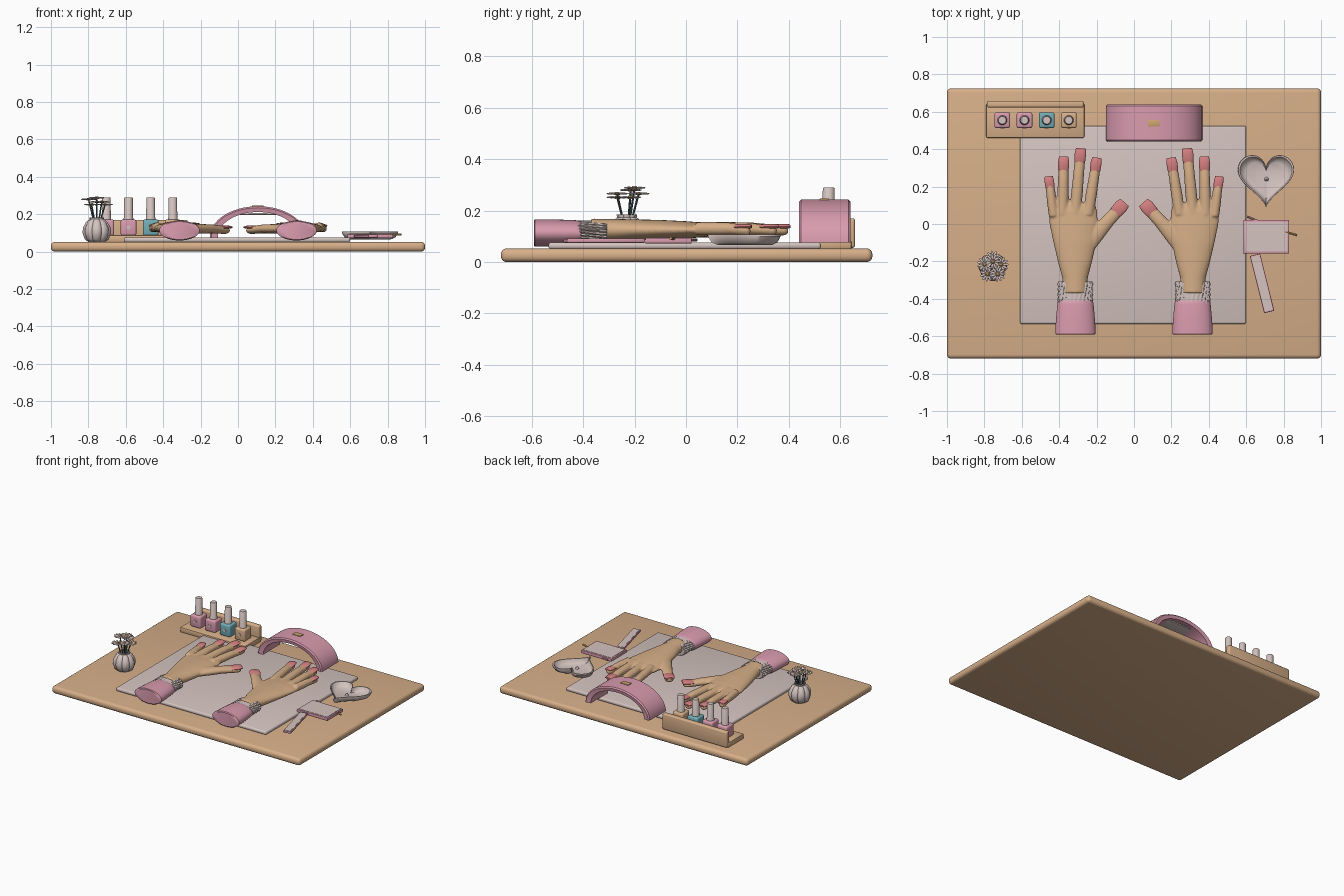
import bpy, bmesh, math
from math import sin, cos, pi
from mathutils import Matrix, Vector

if "Cube" in bpy.data.objects:
    bpy.data.objects.remove(bpy.data.objects["Cube"])


def material(name, rgb):
    m = bpy.data.materials.new(name)
    m.use_nodes = True
    m.diffuse_color = (*rgb, 1)
    m.node_tree.nodes["Principled BSDF"].inputs["Base Color"].default_value = (*rgb, 1)
    return m


WOOD = material("wood", (0.68, 0.43, 0.25))
SKIN = material("skin", (0.66, 0.42, 0.24))
WHITE = material("warm white", (0.66, 0.55, 0.52))
PINK = material("pink", (0.70, 0.33, 0.43))
RED = material("coral nail", (0.68, 0.22, 0.22))
TEAL = material("teal", (0.17, 0.42, 0.47))
DARK = material("dark stem", (0.06, 0.11, 0.12))
GOLD = material("gold", (0.62, 0.38, 0.16))


# --- helpers ---
def finish(name, bm, mat, smooth=True):
    bmesh.ops.recalc_face_normals(bm, faces=bm.faces[:])
    me = bpy.data.meshes.new(name)
    bm.to_mesh(me)
    bm.free()
    ob = bpy.data.objects.new(name, me)
    bpy.context.collection.objects.link(ob)
    me.materials.append(mat)
    if smooth:
        bpy.ops.object.select_all(action='DESELECT')
        ob.select_set(True)
        bpy.context.view_layer.objects.active = ob
        bpy.ops.object.shade_smooth_by_angle(angle=math.radians(40))
    return ob


def box(name, lo, hi, mat, bevel=0.0, segments=2, turn=0):
    lo, hi = Vector(lo), Vector(hi)
    bm = bmesh.new()
    bmesh.ops.create_cube(bm, size=1)
    bmesh.ops.scale(bm, vec=hi - lo, verts=bm.verts)
    if bevel:
        bmesh.ops.bevel(bm, geom=bm.edges[:], offset=bevel, segments=segments,
                        profile=0.5, affect='EDGES')
    bmesh.ops.transform(bm, verts=bm.verts,
                        matrix=Matrix.Translation((lo + hi) / 2) @ Matrix.Rotation(turn, 4, 'Z'))
    return finish(name, bm, mat)


def skin_rings(bm, rings):
    """Bridge closed rings of points and cap both ends."""
    loops = [[bm.verts.new(p) for p in ring] for ring in rings]
    n = len(loops[0])
    for a, b in zip(loops, loops[1:]):
        for i in range(n):
            bm.faces.new((a[i], a[(i + 1) % n], b[(i + 1) % n], b[i]))
    bm.faces.new(loops[0])
    bm.faces.new(loops[-1])


def loft(bm, stations, n=16, pleat=0.0):
    """Elliptical tube through (x, y, z, half width, half height) stations lying flat."""
    along = Vector(stations[-1][:2]) - Vector(stations[0][:2])
    along.normalize()
    side = Vector((along.y, -along.x, 0))
    rings = []
    for k, (x, y, z, w, h) in enumerate(stations):
        ring = []
        for i in range(n):
            a = 2 * pi * i / n
            f = 1 + pleat * (sin(a * n / 4 + 0.9 * k))
            ring.append(Vector((x, y, z)) + side * (w * f * cos(a)) + Vector((0, 0, h * f * sin(a))))
        rings.append(ring)
    skin_rings(bm, rings)


def lathe(name, center, profile, mat, n=24, flute=0.0, lobes=8):
    bm = bmesh.new()
    rings = []
    for r, z in profile:
        ring = []
        for i in range(n):
            a = 2 * pi * i / n
            rr = r * (1 - flute + flute * abs(cos(a * lobes / 2)) ** 0.6)
            ring.append((center[0] + rr * cos(a), center[1] + rr * sin(a), z))
        rings.append(ring)
    skin_rings(bm, rings)
    return finish(name, bm, mat)


def rod(name, a, b, r, mat):
    a, b = Vector(a), Vector(b)
    bm = bmesh.new()
    bmesh.ops.create_cone(bm, cap_ends=True, segments=8, radius1=r, radius2=r, depth=(b - a).length)
    rot = (b - a).to_track_quat('Z', 'Y').to_matrix().to_4x4()
    bmesh.ops.transform(bm, verts=bm.verts, matrix=Matrix.Translation((a + b) / 2) @ rot)
    return finish(name, bm, mat)


# --- table and mat ---
box("table_top", (-1, -0.72, 0), (1, 0.725, 0.053), WOOD, 0.022, 4)
box("mat", (-0.61, -0.535, 0.05), (0.6, 0.525, 0.077), WHITE, 0.011, 3)

# --- hands: base x, base y, tip x, tip y, half width ---
FINGERS = {"little": (-0.43, 0.04, -0.456, 0.255, 0.025),
           "ring": (-0.382, 0.05, -0.376, 0.36, 0.029),
           "middle": (-0.315, 0.05, -0.284, 0.405, 0.030),
           "index": (-0.245, 0.05, -0.198, 0.355, 0.029),
           "thumb": (-0.27, -0.13, -0.05, 0.115, 0.036)}


def hand(label, s):
    bm = bmesh.new()
    palm = [(-0.315, -0.37, 0.066, 0.044), (-0.315, -0.29, 0.068, 0.043), (-0.315, -0.2, 0.092, 0.041),
            (-0.316, -0.1, 0.115, 0.039), (-0.322, 0, 0.13, 0.034), (-0.327, 0.07, 0.13, 0.028),
            (-0.325, 0.11, 0.115, 0.018)]
    loft(bm, [(s * x, y, 0.125, w, h) for x, y, w, h in palm], 24)
    for name, (bx, by, tx, ty, w) in FINGERS.items():
        a, b = Vector((s * bx, by)), Vector((s * tx, ty))
        thumb = name == "thumb"
        drop = 0.008 if thumb else 0
        steps = [(0, 1.45 if thumb else 1.0, 0.026, 0.130), (0.35, 1.2 if thumb else 1.05, 0.026, 0.130),
                 (0.6, 0.98, 0.024, 0.130), (0.85, 0.95, 0.021, 0.124), (0.94, 0.8, 0.018, 0.121),
                 (0.98, 0.45, 0.010, 0.121)]
        loft(bm, [(*a.lerp(b, t), z - drop, w * f, h) for t, f, h, z in steps])
        # nail plate covering the fingertip
        nb = bmesh.new()
        d = (b - a).normalized()
        length = 0.082 if w > 0.026 else 0.075
        plate = [(length, 0.7, 0.006, 0.136), (length - 0.012, 0.97, 0.010, 0.137),
                 (0.03, 1.02, 0.010, 0.138), (0.003, 0.88, 0.008, 0.139), (0, 0.8, 0.006, 0.139)]
        loft(nb, [(*(b - d * k), z - drop, w * f, h) for k, f, h, z in plate])
        finish(f"{label}_{name}_nail", nb, RED)
    ob = finish(f"{label}_hand", bm, SKIN)
    re = ob.modifiers.new("blend", 'REMESH')
    re.mode = 'VOXEL'
    re.voxel_size = 0.006
    re.use_smooth_shade = True
    sm = ob.modifiers.new("soften", 'SMOOTH')
    sm.factor = 0.5
    sm.iterations = 5
    # ruffled trim and sleeve
    bm = bmesh.new()
    loft(bm, [(s * -0.314, -0.42 + 0.014 * k, 0.116, 0.088 + 0.005 * (k % 2), 0.044) for k in range(9)],
         96, 0.05)
    finish(f"{label}_ruffled_cuff", bm, WHITE)
    bm = bmesh.new()
    sleeve = [(-0.592, 0.100, 0.048), (-0.587, 0.108, 0.053), (-0.52, 0.105, 0.053),
              (-0.43, 0.097, 0.050), (-0.408, 0.093, 0.047), (-0.402, 0.085, 0.042)]
    loft(bm, [(s * -0.313, y, 0.113, w, h) for y, w, h in sleeve], 32)
    finish(f"{label}_sleeve", bm, PINK)


hand("right", 1)
hand("left", -1)

# --- arched nail lamp ---
bm = bmesh.new()
arch = []
for k in range(33):
    a = pi * k / 32
    c, q = -cos(a), sin(a)
    # rectangular section with softened outer corners
    section = [(0.215, 0.135, 0.445), (0.25, 0.158, 0.44), (0.258, 0.166, 0.448),
               (0.258, 0.166, 0.632), (0.25, 0.158, 0.64), (0.215, 0.135, 0.635)]
    arch.append([(0.107 + w * c, y, 0.077 + h * q) for w, h, y in section])
skin_rings(bm, arch)
finish("lamp_arch", bm, PINK)
box("lamp_light_panel", (-0.02, 0.475, 0.197), (0.234, 0.605, 0.207), WHITE, 0.003)
box("lamp_button", (0.075, 0.52, 0.236), (0.137, 0.557, 0.248), GOLD, 0.003)

# --- polish rack and bottles ---
box("rack_base", (-0.79, 0.46, 0.05), (-0.265, 0.645, 0.088), WOOD, 0.008)
box("rack_back", (-0.787, 0.623, 0.055), (-0.268, 0.658, 0.17), WOOD, 0.010, 3)
for i, mat in enumerate((PINK, PINK, TEAL, WOOD)):
    x, y = -0.704 + 0.1185 * i, 0.555
    box(f"bottle_{i + 1}", (x - 0.042, y - 0.042, 0.086), (x + 0.042, y + 0.042, 0.172), mat, 0.011, 3)
    lathe(f"bottle_cap_{i + 1}", (x, y), [(0.026, 0.165), (0.026, 0.18), (0.024, 0.184),
                                          (0.023, 0.286), (0.020, 0.29)], WHITE)
    rod(f"bottle_badge_{i + 1}", (x, y - 0.045, 0.13), (x, y - 0.04, 0.13), 0.011, WHITE)

# --- fluted vase with daisies ---
VX, VY = -0.755, -0.23
lathe("vase", (VX, VY), [(0.045, 0.052), (0.064, 0.066), (0.076, 0.1), (0.074, 0.128), (0.058, 0.158),
                         (0.038, 0.174), (0.040, 0.184), (0.032, 0.184), (0.03, 0.13)], WHITE, 64, 0.13)


def daisy(i, x, y, z):
    rod(f"stem_{i}", (VX + (x - VX) * 0.2, VY + (y - VY) * 0.2, 0.13), (x, y, z), 0.004, DARK)
    bm = bmesh.new()
    for k in range(11):
        m = (Matrix.Translation((x, y, z)) @ Matrix.Rotation(2 * pi * k / 11, 4, 'Z')
             @ Matrix.Translation((0.026, 0, 0.002)) @ Matrix.Diagonal((0.017, 0.007, 0.004, 1)))
        bmesh.ops.create_uvsphere(bm, u_segments=8, v_segments=5, radius=1, matrix=m)
    finish(f"daisy_petals_{i}", bm, WHITE)
    lathe(f"daisy_center_{i}", (x, y), [(0.011, z - 0.004), (0.012, z + 0.004), (0.006, z + 0.009)], GOLD, 12)


daisy(0, VX, VY + 0.03, 0.287)
for i in range(5):
    a = 2 * pi * i / 5 + 0.3
    daisy(i + 1, VX + 0.046 * cos(a), VY + 0.046 * sin(a), 0.25 + 0.014 * (i % 3))

# --- heart dish ---
bm = bmesh.new()
rings = []
for f, z in ((0.74, 0.066), (0.9, 0.076), (1, 0.1), (0.99, 0.107), (0.93, 0.107), (0.84, 0.084), (0.7, 0.075)):
    ring = []
    for k in range(64):
        t = 2 * pi * k / 64
        hx = 16 * sin(t) ** 3
        hy = 13 * cos(t) - 5 * cos(2 * t) - 2 * cos(3 * t) - cos(4 * t)
        ring.append((0.706 + 0.0094 * f * hx, 0.235 + 0.0098 * (f * (hy + 1.7)), z))
    rings.append(ring)
skin_rings(bm, rings)
finish("heart_dish", bm, WHITE)
lathe("dish_trinket", (0.708, 0.24), [(0.012, 0.074), (0.01, 0.08), (0.002, 0.092)], WHITE, 12)

# --- folded cloth, nail file and small sticks ---
box("cloth_border", (0.585, -0.158, 0.072), (0.83, 0.022, 0.094), PINK, 0.004)
box("cloth_face", (0.595, -0.148, 0.09), (0.82, 0.012, 0.096), WHITE)
TURN = math.radians(14)
box("file_edge", (0.657, -0.475, 0.075), (0.713, -0.16, 0.090), PINK, 0.004, 2, TURN)
box("file_face", (0.663, -0.468, 0.087), (0.707, -0.167, 0.092), WHITE, 0, 2, TURN)
rod("wood_stick", (0.81, -0.042, 0.092), (0.872, -0.06, 0.092), 0.006, GOLD)
rod("pink_stick", (0.605, 0.04, 0.086), (0.68, 0.008, 0.086), 0.006, PINK)
